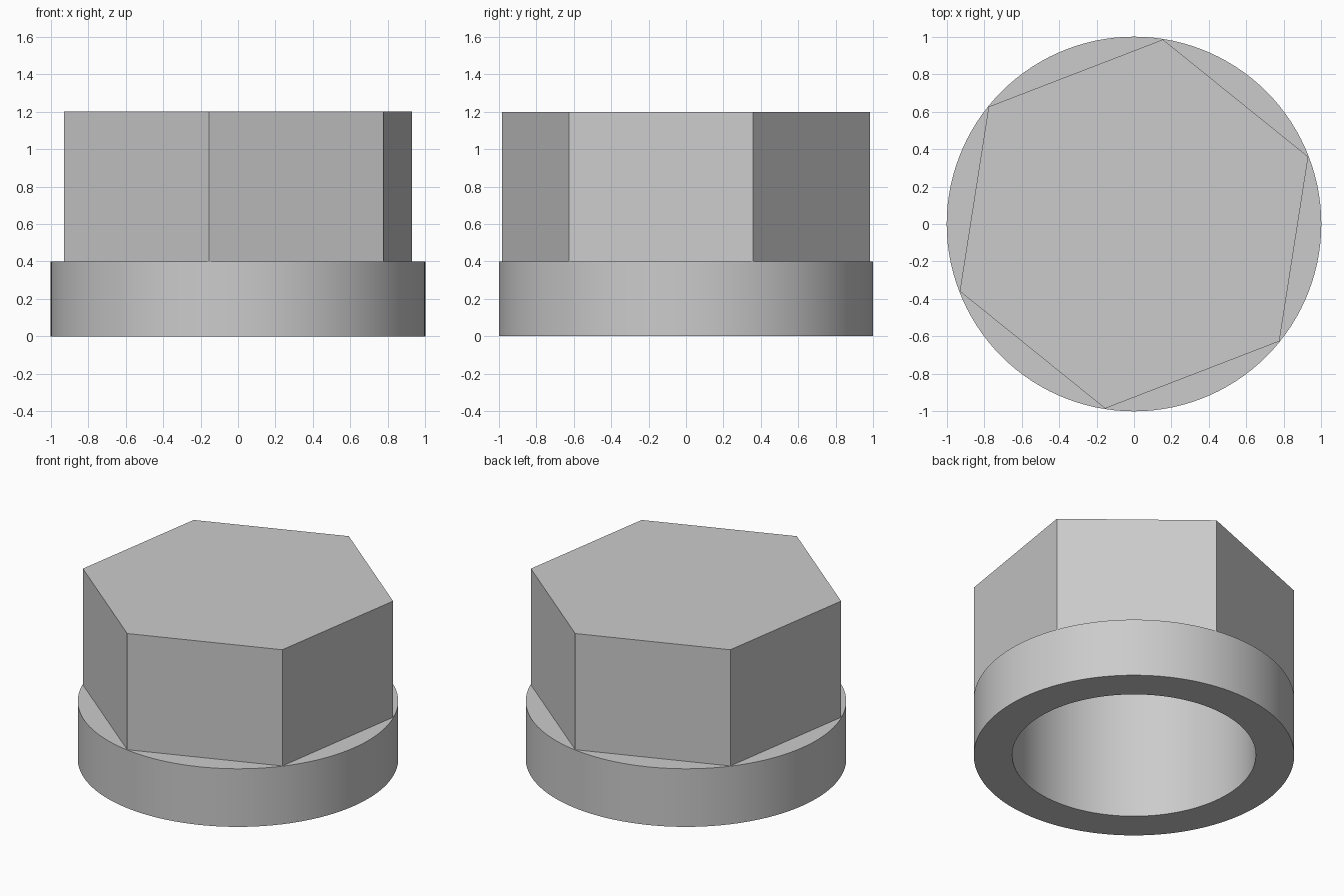
import bpy
import math

cube = bpy.data.objects.get("Cube")
if cube:
    bpy.data.objects.remove(cube, do_unlink=True)

HEIGHT, COLLAR_TOP, BORE_TOP = 1.2, 0.4, 1.0
HEX_TURN = math.radians(21.1)

# Plain grey for the whole cap
grey = bpy.data.materials.new("plain_grey")
grey.use_nodes = True
colour = (0.6, 0.6, 0.6, 1)
grey.diffuse_color = colour
grey.node_tree.nodes["Principled BSDF"].inputs["Base Color"].default_value = colour


def prism(name, sides, radius, bottom, top, first_corner=0):
    """Upright prism with its first corner at the given angle."""
    bpy.ops.mesh.primitive_cylinder_add(
        vertices=sides, radius=radius, depth=top - bottom,
        location=(0, 0, (top + bottom) / 2))
    obj = bpy.context.object
    obj.name = name
    # The primitive's first corner lies on +y
    obj.rotation_euler.z = first_corner - math.pi / 2
    bpy.ops.object.transform_apply(location=True, rotation=True)
    obj.data.materials.append(grey)
    return obj


def combine(target, tool, operation):
    mod = target.modifiers.new(operation.lower(), "BOOLEAN")
    mod.operation = operation
    mod.solver = "EXACT"
    mod.object = tool
    bpy.context.view_layer.objects.active = target
    bpy.ops.object.modifier_apply(modifier=mod.name)
    bpy.data.objects.remove(tool, do_unlink=True)


# Round collar joined to the hexagonal head
cap = prism("hex_cap", 120, 1.0, 0, COLLAR_TOP)
head = prism("hex_head", 6, 0.997, COLLAR_TOP / 2, HEIGHT, HEX_TURN)
combine(cap, head, "UNION")

# Blind bore from below
bore = prism("bore_cutter", 120, 0.76, -0.2, BORE_TOP)
combine(cap, bore, "DIFFERENCE")

# Smooth round walls, sharp edges elsewhere
bpy.ops.object.select_all(action="DESELECT")
cap.select_set(True)
bpy.context.view_layer.objects.active = cap
bpy.ops.object.shade_smooth_by_angle(angle=math.radians(30))
